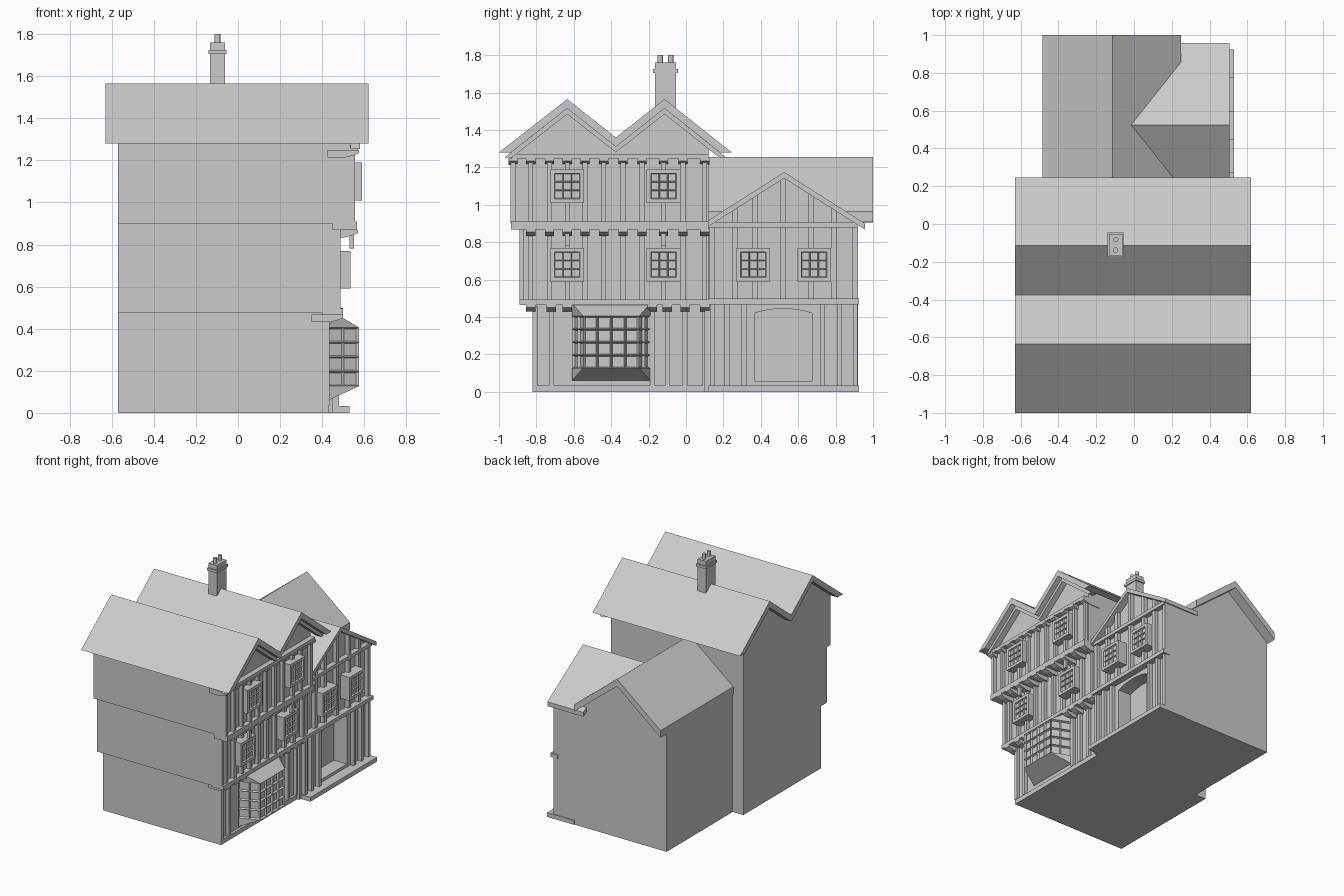
import bpy, bmesh
from mathutils import Vector

if "Cube" in bpy.data.objects:
    bpy.data.objects.remove(bpy.data.objects["Cube"])

grey = bpy.data.materials.new("plain grey")
grey.diffuse_color = (0.6, 0.6, 0.6, 1)
grey.use_nodes = True
grey.node_tree.nodes["Principled BSDF"].inputs["Base Color"].default_value = grey.diffuse_color


def finish(name, bm, fix=True):
    if fix:
        bmesh.ops.recalc_face_normals(bm, faces=bm.faces)
    me = bpy.data.meshes.new(name)
    bm.to_mesh(me)
    bm.free()
    me.materials.append(grey)
    ob = bpy.data.objects.new(name, me)
    bpy.context.collection.objects.link(ob)
    return ob


def prism(bm, pts, a, b, axis="x"):
    """Extrude a profile: (y, z) points along x, or (x, z) points along y."""
    place = (lambda p, t: (t, p[0], p[1])) if axis == "x" else (lambda p, t: (p[0], t, p[1]))
    lo = [bm.verts.new(place(p, a)) for p in pts]
    hi = [bm.verts.new(place(p, b)) for p in pts]
    bm.faces.new(lo)
    bm.faces.new(hi[::-1])
    n = len(pts)
    for i in range(n):
        j = (i + 1) % n
        bm.faces.new((lo[i], hi[i], hi[j], lo[j]))


def box(bm, x0, x1, y0, y1, z0, z1):
    prism(bm, [(y0, z0), (y1, z0), (y1, z1), (y0, z1)], x0, x1)


def make_prism(name, pts, a, b, axis="x"):
    bm = bmesh.new()
    prism(bm, pts, a, b, axis)
    return finish(name, bm)


def make_boxes(name, *dims):
    bm = bmesh.new()
    for d in dims:
        box(bm, *d)
    return finish(name, bm)


def slab(top, t, tip=False):
    """Roof profile of vertical thickness t; tip cuts the eaves level."""
    low = [(p, z - t) for p, z in top]
    if tip:
        for e, n in ((0, 1), (-1, -2)):
            k = (top[n][0] - top[e][0]) / (top[n][1] - top[e][1])
            low[e] = (top[e][0] + t * k, top[e][1])
    return top + low[::-1]


def panel(bm, a, b, c, d, cols, rows, rim=0.007, depth=-0.01):
    """Quad of sunken panes."""
    a, b, c, d = map(Vector, (a, b, c, d))
    g = [[bm.verts.new(a.lerp(b, i / cols).lerp(d.lerp(c, i / cols), j / rows))
          for j in range(rows + 1)] for i in range(cols + 1)]
    fs = [bm.faces.new((g[i][j], g[i + 1][j], g[i + 1][j + 1], g[i][j + 1]))
          for i in range(cols) for j in range(rows)]
    bm.normal_update()
    bmesh.ops.inset_individual(bm, faces=fs, thickness=rim, depth=depth)


# Main block: three storeys, each one jettied out
make_boxes("ground_storey", (-0.57, 0.41, -0.82, 0.12, 0, 0.49))
make_boxes("middle_storey", (-0.57, 0.46, -0.89, 0.12, 0.475, 0.91))
make_prism("top_storey", [(-0.935, 0.9), (0.12, 0.9), (0.12, 1.331), (-0.115, 1.515),
           (-0.375, 1.312), (-0.635, 1.515), (-0.935, 1.281)], -0.57, 0.53)

# Twin-gabled roof with bargeboards
ridges = [(-0.635, 1.565), (-0.375, 1.36), (-0.115, 1.565)]
make_prism("main_roof", slab([(-1, 1.28)] + ridges + [(0.245, 1.28)], 0.05, True), -0.63, 0.62)
board = [(-0.97, 1.253)] + [(y, z - 0.05) for y, z in ridges] + [(0.215, 1.253)]
make_prism("bargeboards", slab(board, 0.03, True), 0.535, 0.58)

# Chimney with pots
make_boxes("chimney", (-0.132, -0.062, -0.166, -0.053, 1.3, 1.76),
           (-0.14, -0.055, -0.176, -0.044, 1.705, 1.725))
bm = bmesh.new()
for y in (-0.138, -0.082):
    r = bmesh.ops.create_cone(bm, cap_ends=True, segments=12, radius1=0.014, radius2=0.014, depth=0.06)
    bmesh.ops.translate(bm, verts=r["verts"], vec=(-0.097, y, 1.77))
finish("chimney_pots", bm)

# Main block timbers
bays = [-0.925, -0.83, -0.73, -0.635, -0.54, -0.44, -0.337, -0.235, -0.12, -0.016, 0.1]
ground = [-0.83, -0.72, -0.635, -0.18, -0.1, -0.005, 0.1]


def studs(bm, ys, x0, x1, z0, z1):
    for y in ys:
        box(bm, x0, x1, y - 0.013, y + 0.013, z0, z1)


bm = bmesh.new()
studs(bm, bays, 0.52, 0.555, 0.9, 1.25)
studs(bm, bays[1:] + [-0.878], 0.45, 0.488, 0.48, 0.87)
studs(bm, [-0.808] + ground[1:2] + ground[3:], 0.4, 0.435, 0.035, 0.46)
studs(bm, (-0.635, -0.12), 0.53, 0.552, 0.78, 0.88)
finish("main_studs", bm)
make_boxes("main_beams", (0.4, 0.5, -0.89, 0.12, 0.465, 0.495),
           (0.45, 0.565, -0.935, 0.12, 0.868, 0.91),
           (0.5, 0.57, -0.93, 0.12, 1.247, 1.272),
           (0.4, 0.43, -0.82, 0.12, 0, 0.035))

# Jetty brackets with rounded noses
bm = bmesh.new()
for ys, xf, zt in ((bays, 0.575, 1.25), (bays[1:], 0.57, 0.87), (ground, 0.5, 0.467)):
    nose = [(xf - 0.15, zt), (xf, zt), (xf, zt - 0.015), (xf - 0.03, zt - 0.028),
            (xf - 0.065, zt - 0.036), (xf - 0.15, zt - 0.036)]
    for y in ys:
        prism(bm, nose, y - 0.025, y + 0.025, "y")
finish("jetty_brackets", bm)


# Windows: frame bars around a grid of sunken panes
def window(name, y, z, x0, x1):
    bm = bmesh.new()
    h, k = 0.09, 0.068
    box(bm, x0, x1 - 0.016, y - h, y + h, z - h, z + h)
    for s in (-1, 1):
        lo, hi = sorted((s * k, s * h))
        box(bm, x0, x1, y + lo, y + hi, z - h, z + h)
        box(bm, x0, x1, y - k, y + k, z + lo, z + hi)
    bmesh.ops.recalc_face_normals(bm, faces=bm.faces)
    x = x1 - 0.004
    panel(bm, (x, y - k, z - k), (x, y + k, z - k), (x, y + k, z + k), (x, y - k, z + k), 3, 3, 0.005)
    finish(name, bm, False)


for i, y in enumerate((-0.635, -0.12)):
    window(f"top_window_{i}", y, 1.1, 0.52, 0.59)
    window(f"middle_window_{i}", y, 0.68, 0.45, 0.535)
for i, y in enumerate((0.36, 0.685)):
    window(f"wing_window_{i}", y, 0.68, 0.44, 0.53)

# Bay window with splayed sides
bm = bmesh.new()
yb, yf, xb, xf, z0, z1 = 0.21, 0.15, 0.43, 0.575, 0.127, 0.405
plan = [(xb, -0.4 - yb), (xf, -0.4 - yf), (xf, -0.4 + yf), (xb, -0.4 + yb)]
for i, cols in enumerate((2, 4, 2)):
    (p, q), (r, s) = plan[i], plan[i + 1]
    panel(bm, (p, q, z0), (r, s, z0), (r, s, z1), (p, q, z1), cols, 4, 0.009, -0.015)
B, F, G, D = [(x, y, z0) for x, y in plan]
Bt, Ft, Gt, Dt = [(x, y, z1) for x, y in plan]
C, E = (xb, B[1], 0.06), (xb, D[1], 0.06)
T, U = (0.46, B[1], 0.475), (0.46, D[1], 0.475)
for f in ((C, E, G, F), (C, F, B), (E, D, G), (Ft, Gt, U, T), (Bt, Ft, T), (Gt, Dt, U)):
    bm.faces.new([bm.verts.new(v) for v in f])
finish("bay_window", bm, False)

# Side wing: rear range and front cross gable
make_prism("wing_rear_walls", [(-0.48, 0), (0.25, 0), (0.25, 0.92), (-0.115, 1.21), (-0.48, 0.92)],
           0.1, 0.92, "y")
make_prism("wing_rear_roof", slab([(-0.485, 0.96), (-0.115, 1.255), (0.25, 0.963)], 0.055), 0.1, 1, "y")
front = make_prism("wing_front_walls", [(0.1, 0), (0.92, 0), (0.92, 0.892), (0.525, 1.143), (0.1, 0.875)],
                   0, 0.45)


def cross_roof(half):
    return slab([(0.525 - half, 1.175 - half * 0.636), (0.525, 1.175),
                 (0.525 + half, 1.175 - half * 0.636)], 0.033)


make_prism("cross_roof_front", cross_roof(0.432), 0.2, 0.505)
make_prism("cross_roof_back", cross_roof(0.37), -0.02, 0.21)

# Arched doorway recess
arch = [(0.52 + 0.155 * t, 0.445 - 0.025 * t * t) for t in (1, 0.75, 0.5, 0.25, 0, -0.25, -0.5, -0.75, -1)]
cutter = make_prism("doorway_cutter", [(0.365, 0.055), (0.675, 0.055)] + arch, 0.34, 0.6)
cutter.hide_render = True
cutter.hide_set(True)
cut = front.modifiers.new("doorway", "BOOLEAN")
cut.operation = "DIFFERENCE"
cut.solver = "EXACT"
cut.object = cutter

# Wing timbers and plinth
bm = bmesh.new()
for y in (0.14, 0.26, 0.37, 0.52, 0.67, 0.79, 0.905):
    top = 1.148 - abs(y - 0.525) * 0.636
    box(bm, 0.44, 0.48, y - 0.015, y + 0.015, 0.49, top)
studs(bm, (0.14, 0.22, 0.31, 0.73, 0.82, 0.905), 0.44, 0.48, 0.03, 0.475)
finish("wing_studs", bm)
make_boxes("wing_beams", (0.44, 0.5, 0.12, 0.925, 0.468, 0.498),
           (0.44, 0.49, 0.12, 0.92, 0.878, 0.905))
make_boxes("plinth", (0.3, 0.53, 0.12, 0.925, 0, 0.033))
